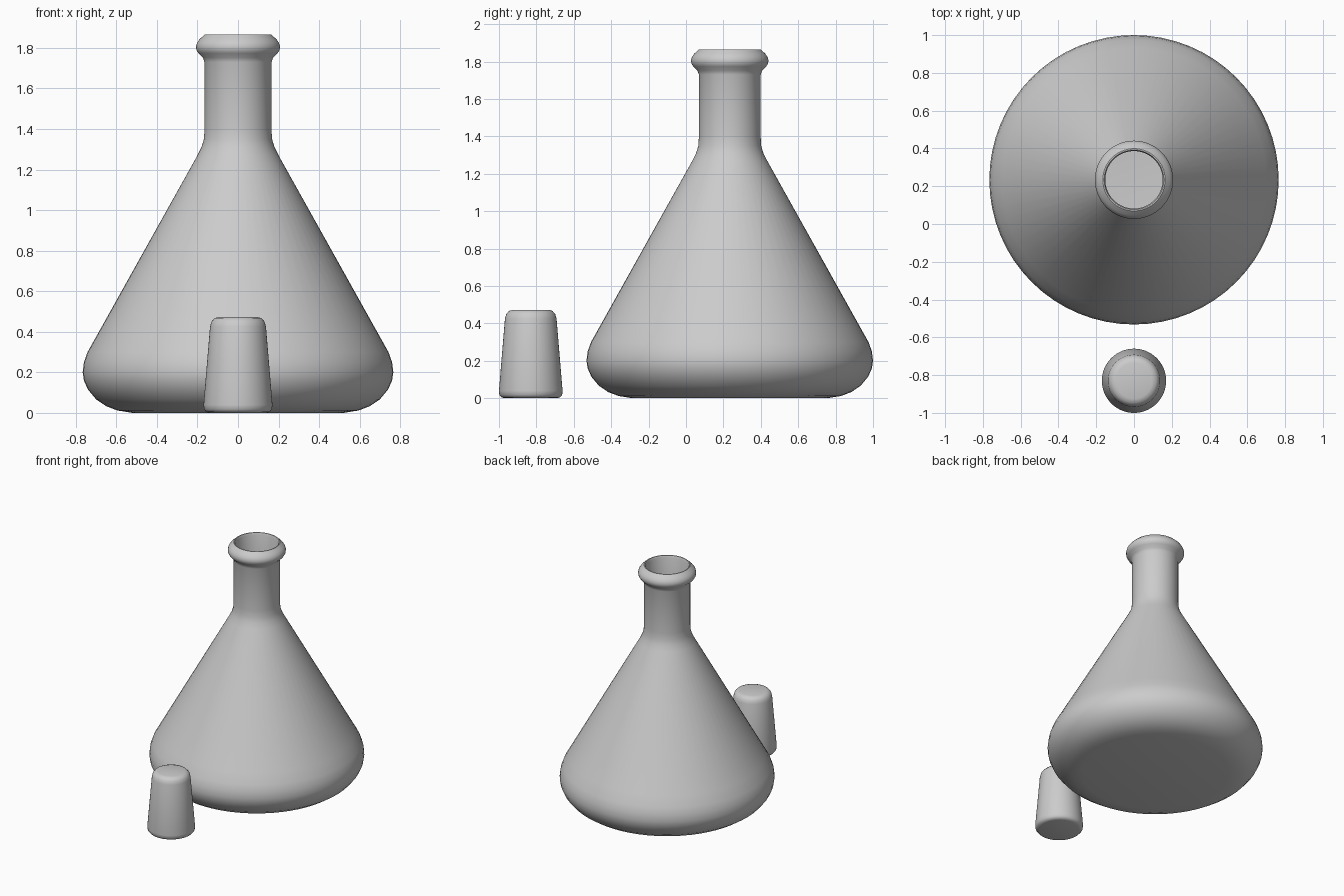
import bpy
import bmesh
import math

cube = bpy.data.objects.get("Cube")
if cube:
    bpy.data.objects.remove(cube, do_unlink=True)

SEGMENTS = 64

grey = bpy.data.materials.new("plain_grey")
grey.use_nodes = True
colour = (0.6, 0.6, 0.6, 1)
grey.diffuse_color = colour
grey.node_tree.nodes["Principled BSDF"].inputs["Base Color"].default_value = colour


def lathe(name, profile, y):
    """Spin a (radius, height) profile around a vertical axis."""
    bm = bmesh.new()
    verts = [bm.verts.new((r, 0, z)) for r, z in profile]
    edges = [bm.edges.new(pair) for pair in zip(verts, verts[1:])]
    bmesh.ops.spin(bm, geom=verts + edges, axis=(0, 0, 1), cent=(0, 0, 0),
                   angle=math.tau, steps=SEGMENTS)
    bmesh.ops.remove_doubles(bm, verts=bm.verts[:], dist=0.0005)
    bmesh.ops.recalc_face_normals(bm, faces=bm.faces[:])
    mesh = bpy.data.meshes.new(name)
    bm.to_mesh(mesh)
    bm.free()
    mesh.materials.append(grey)
    obj = bpy.data.objects.new(name, mesh)
    bpy.context.collection.objects.link(obj)
    obj.location.y = y
    bpy.ops.object.select_all(action="DESELECT")
    obj.select_set(True)
    bpy.context.view_layer.objects.active = obj
    bpy.ops.object.shade_smooth_by_angle(angle=math.radians(40))
    return obj


# Flask: outer wall from the base up, over the lip, then down the inner wall
outer = [(0, 0), (0.52, 0), (0.595, 0.012), (0.65, 0.033), (0.70, 0.067),
         (0.74, 0.115), (0.76, 0.16), (0.766, 0.20), (0.76, 0.25),
         (0.742, 0.30), (0.70, 0.375), (0.20, 1.27), (0.18, 1.31),
         (0.168, 1.35), (0.165, 1.40), (0.165, 1.73)]
lip = [(0.173, 1.752), (0.195, 1.773), (0.205, 1.79), (0.207, 1.807),
       (0.202, 1.825), (0.19, 1.842), (0.165, 1.865), (0.158, 1.865),
       (0.152, 1.85)]
inner = [(0.152, 1.39), (0.165, 1.31), (0.68, 0.375), (0.735, 0.27),
         (0.745, 0.20), (0.72, 0.12), (0.64, 0.05), (0.52, 0.02), (0, 0.02)]
lathe("flask", outer + lip + inner, 0.234)

# Tapered stopper standing in front
stopper = [(0, 0), (0.14, 0), (0.157, 0.005), (0.168, 0.018), (0.17, 0.04),
           (0.138, 0.425), (0.131, 0.45), (0.116, 0.467), (0.095, 0.473),
           (0, 0.473)]
lathe("stopper", stopper, -0.83)
